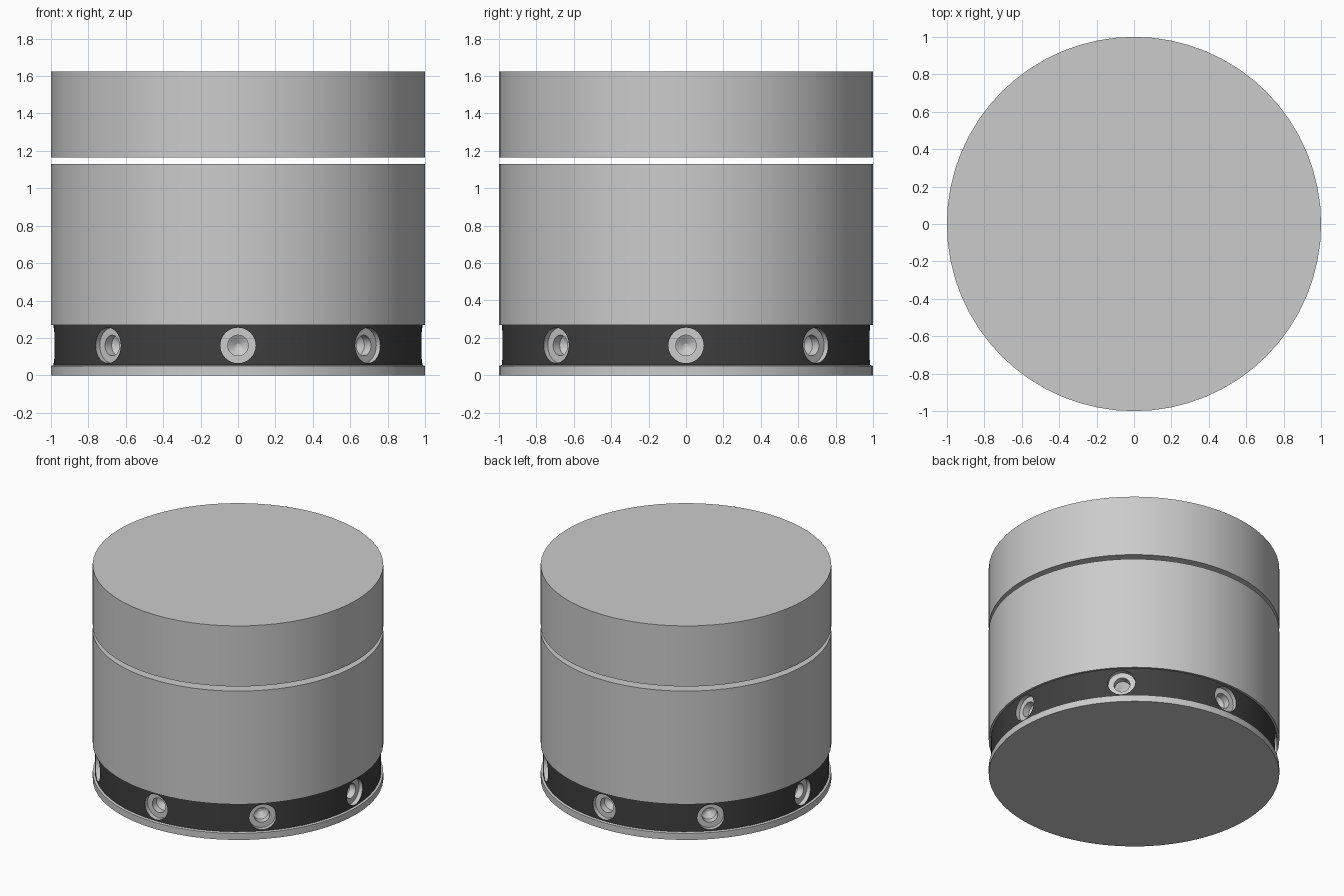
import bpy, bmesh, math
from mathutils import Matrix, Vector

if "Cube" in bpy.data.objects:
    bpy.data.objects.remove(bpy.data.objects["Cube"])


def material(name, rgb):
    m = bpy.data.materials.new(name)
    m.diffuse_color = (*rgb, 1)
    m.use_nodes = True
    m.node_tree.nodes["Principled BSDF"].inputs["Base Color"].default_value = m.diffuse_color
    return m


def lathe(bm, profile, sides, matrix=Matrix()):
    """Closed solid from (radius, height) points; first and last rings are capped."""
    rings = []
    for r, z in profile:
        rings.append([bm.verts.new(matrix @ Vector((r * math.cos(a), r * math.sin(a), z)))
                      for a in (2 * math.pi * i / sides for i in range(sides))])
    for lo, hi in zip(rings, rings[1:]):
        for i in range(sides):
            j = (i + 1) % sides
            bm.faces.new((lo[i], lo[j], hi[j], hi[i]))
    bm.faces.new(rings[0][::-1])
    bm.faces.new(rings[-1])


def finish(bm, name, mat=None):
    bmesh.ops.recalc_face_normals(bm, faces=bm.faces)
    me = bpy.data.meshes.new(name)
    bm.to_mesh(me)
    bm.free()
    ob = bpy.data.objects.new(name, me)
    bpy.context.collection.objects.link(ob)
    if mat:
        me.materials.append(mat)
    return ob


def turned(name, profile, mat=None):
    bm = bmesh.new()
    lathe(bm, profile, 64)
    return finish(bm, name, mat)


dark = material("dark_band", (0.05, 0.05, 0.05))
grey = material("socket_grey", (0.8, 0.8, 0.8))

# Stacked drums: base plate, main body and separate lid with an open gap
parts = [turned("base_plate", [(1, 0), (1, 0.05), (0.985, 0.055)]),
         turned("main_body", [(1, 0.27), (1, 1.13)]),
         turned("lid", [(1, 1.165), (1, 1.625)])]

# Recessed dark band
band = turned("band", [(0.985, 0.055), (0.985, 0.27)], dark)
parts.append(band)

# Eight stepped round sockets cut into the band
bm = bmesh.new()
for k in range(8):
    m = (Matrix.Translation((0, 0, 0.16)) @ Matrix.Rotation(k * math.pi / 4, 4, 'Z')
         @ Matrix.Rotation(math.pi / 2, 4, 'Y'))
    lathe(bm, [(0.01, 0.87), (0.055, 0.90), (0.055, 0.95), (0.095, 0.95), (0.095, 1.05)], 32, m)
cutter = finish(bm, "socket_cutter", grey)
cutter.hide_render = True

mod = band.modifiers.new("sockets", 'BOOLEAN')
mod.operation = 'DIFFERENCE'
mod.solver = 'EXACT'
mod.material_mode = 'TRANSFER'
mod.object = cutter
bpy.context.view_layer.objects.active = band
bpy.ops.object.modifier_apply(modifier=mod.name)
bpy.data.objects.remove(cutter)

# Smooth round walls, crisp rims
bpy.ops.object.select_all(action='DESELECT')
for ob in parts:
    ob.select_set(True)
bpy.context.view_layer.objects.active = band
bpy.ops.object.shade_smooth_by_angle(angle=math.radians(30))
